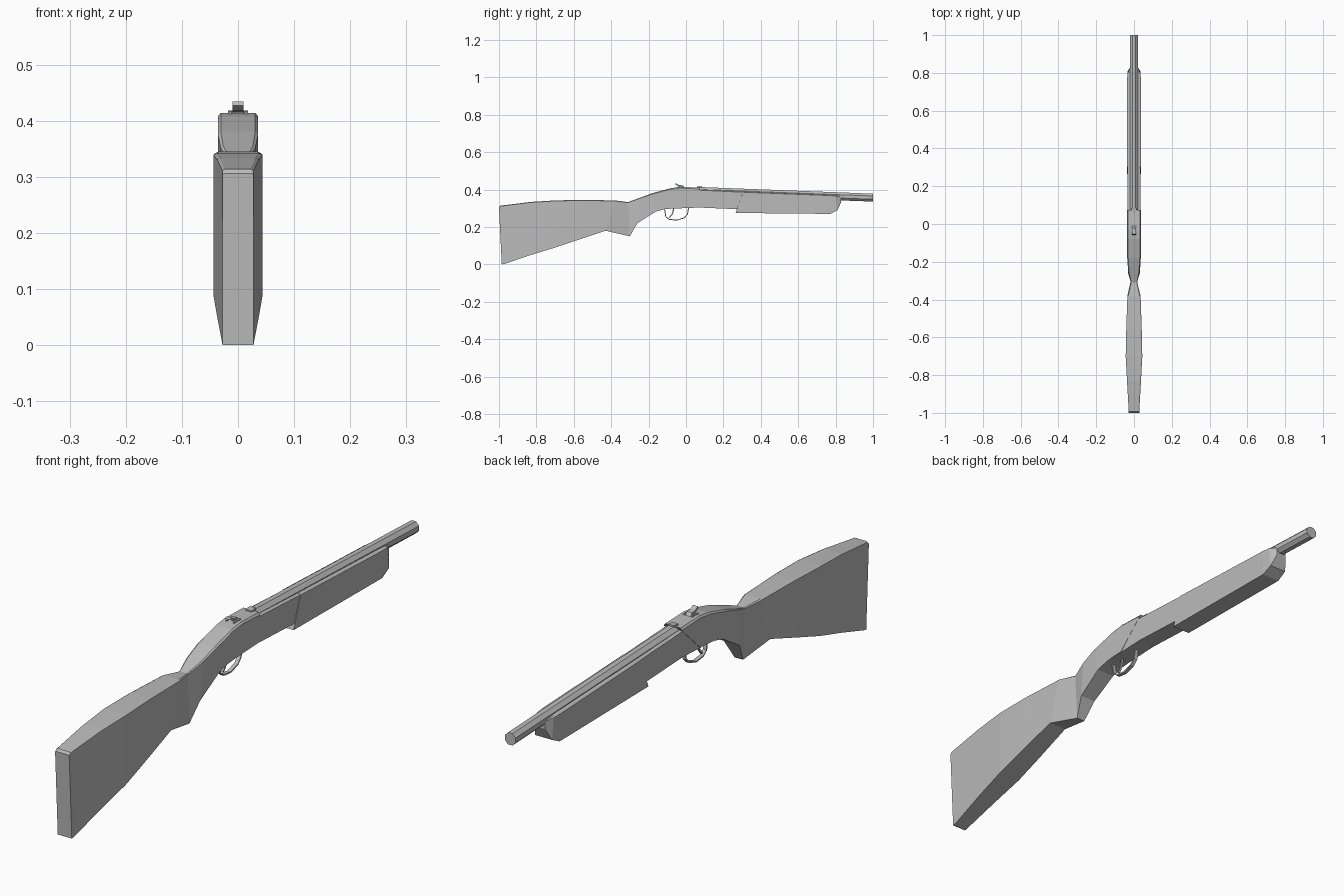
import bpy, bmesh, math
from mathutils import Vector

cube = bpy.data.objects.get("Cube")
if cube:
    bpy.data.objects.remove(cube, do_unlink=True)

grey = bpy.data.materials.new("plain grey")
grey.use_nodes = True
colour = (0.5, 0.5, 0.5, 1)
grey.diffuse_color = colour
grey.node_tree.nodes["Principled BSDF"].inputs["Base Color"].default_value = colour


def loft(name, rings):
    """Skin a row of equal rings and cap both ends."""
    bm = bmesh.new()
    rows = [[bm.verts.new(p) for p in ring] for ring in rings]
    n = len(rows[0])
    for a, b in zip(rows, rows[1:]):
        for i in range(n):
            j = (i + 1) % n
            bm.faces.new((a[i], a[j], b[j], b[i]))
    bm.faces.new(rows[0])
    bm.faces.new(rows[-1])
    bmesh.ops.recalc_face_normals(bm, faces=bm.faces)
    mesh = bpy.data.meshes.new(name)
    bm.to_mesh(mesh)
    bm.free()
    mesh.materials.append(grey)
    obj = bpy.data.objects.new(name, mesh)
    bpy.context.collection.objects.link(obj)
    return obj


def section(yt, zt, yb, zb, w, c=0.003):
    """Upright cross-section with a small chamfer along the top."""
    low = Vector((0, yb, zb))
    high = Vector((0, yt, zt))
    edge = high - Vector((0, 0, c))
    side = Vector((w, 0, 0))
    inner = side * 0.85
    return [low - side, low + side, edge + side,
            high + inner, high - inner, edge - side]


def strap(name, path, w, t):
    """Flat strip of width 2w following a path of (y, z) points."""
    pts = [Vector((0, y, z)) for y, z in path]
    rings = []
    for i, p in enumerate(pts):
        d = (pts[min(i + 1, len(pts) - 1)] - pts[max(i - 1, 0)]).normalized()
        n = Vector((0, -d.z, d.y)) * t
        x = Vector((w, 0, 0))
        rings.append([p - x - n, p + x - n, p + x + n, p - x + n])
    return loft(name, rings)


# Shoulder stock, wrist and receiver in one skin
loft("stock_and_receiver", [section(*s) for s in (
    (-1.0, 0.306, -0.985, 0.0, 0.028),
    (-0.993, 0.314, -0.97, 0.003, 0.028),
    (-0.83, 0.334, -0.83, 0.05, 0.037),
    (-0.7, 0.342, -0.7, 0.09, 0.044),
    (-0.56, 0.345, -0.58, 0.13, 0.041),
    (-0.38, 0.342, -0.43, 0.18, 0.035),
    (-0.31, 0.333, -0.3, 0.15, 0.017),
    (-0.25, 0.355, -0.26, 0.22, 0.031),
    (-0.18, 0.381, -0.16, 0.283, 0.036, 0.005),
    (-0.08, 0.408, -0.11, 0.296, 0.036, 0.006),
    (-0.03, 0.414, -0.08, 0.299, 0.036, 0.006),
    (0.075, 0.411, -0.03, 0.302, 0.036, 0.008),
)])

# Lower body between receiver and forearm
loft("lower_body", [section(*s) for s in (
    (-0.1, 0.38, -0.1, 0.297, 0.034),
    (0.07, 0.4, 0.07, 0.304, 0.034),
    (0.34, 0.387, 0.3, 0.294, 0.034),
)])

# Forearm with slanted rear face and tapered nose
loft("forearm", [section(*s) for s in (
    (0.305, 0.389, 0.265, 0.275, 0.036),
    (0.77, 0.371, 0.77, 0.27, 0.036),
    (0.8, 0.369, 0.81, 0.29, 0.034),
    (0.83, 0.364, 0.83, 0.333, 0.02),
)])


# Eight-sided barrel
def octagon(y, z, r):
    turns = [math.pi * (i + 0.5) / 4 for i in range(8)]
    return [(r * math.cos(a), y, z + r * math.sin(a)) for a in turns]


loft("barrel", [octagon(0.06, 0.392, 0.024), octagon(1.0, 0.357, 0.023)])

# Trigger guard and trigger
strap("trigger_guard", [(-0.115, 0.3), (-0.108, 0.256), (-0.09, 0.241),
                        (-0.05, 0.236), (-0.01, 0.249), (0.008, 0.268),
                        (0.014, 0.306)], 0.007, 0.0025)
strap("trigger", [(-0.065, 0.302), (-0.072, 0.272), (-0.088, 0.25)], 0.004, 0.003)

# Hammer with its seat, and the rear sight
strap("hammer", [(-0.056, 0.431), (-0.04, 0.422), (-0.022, 0.42), (-0.012, 0.408)],
      0.01, 0.004)
for side in (-1, 1):
    cheek = strap("hammer_cheek_" + ("left" if side > 0 else "right"),
                  [(-0.045, 0.412), (-0.01, 0.414)], 0.003, 0.004)
    cheek.location.x = side * 0.015
strap("rear_sight", [(0.06, 0.412), (0.085, 0.414)], 0.012, 0.004)
